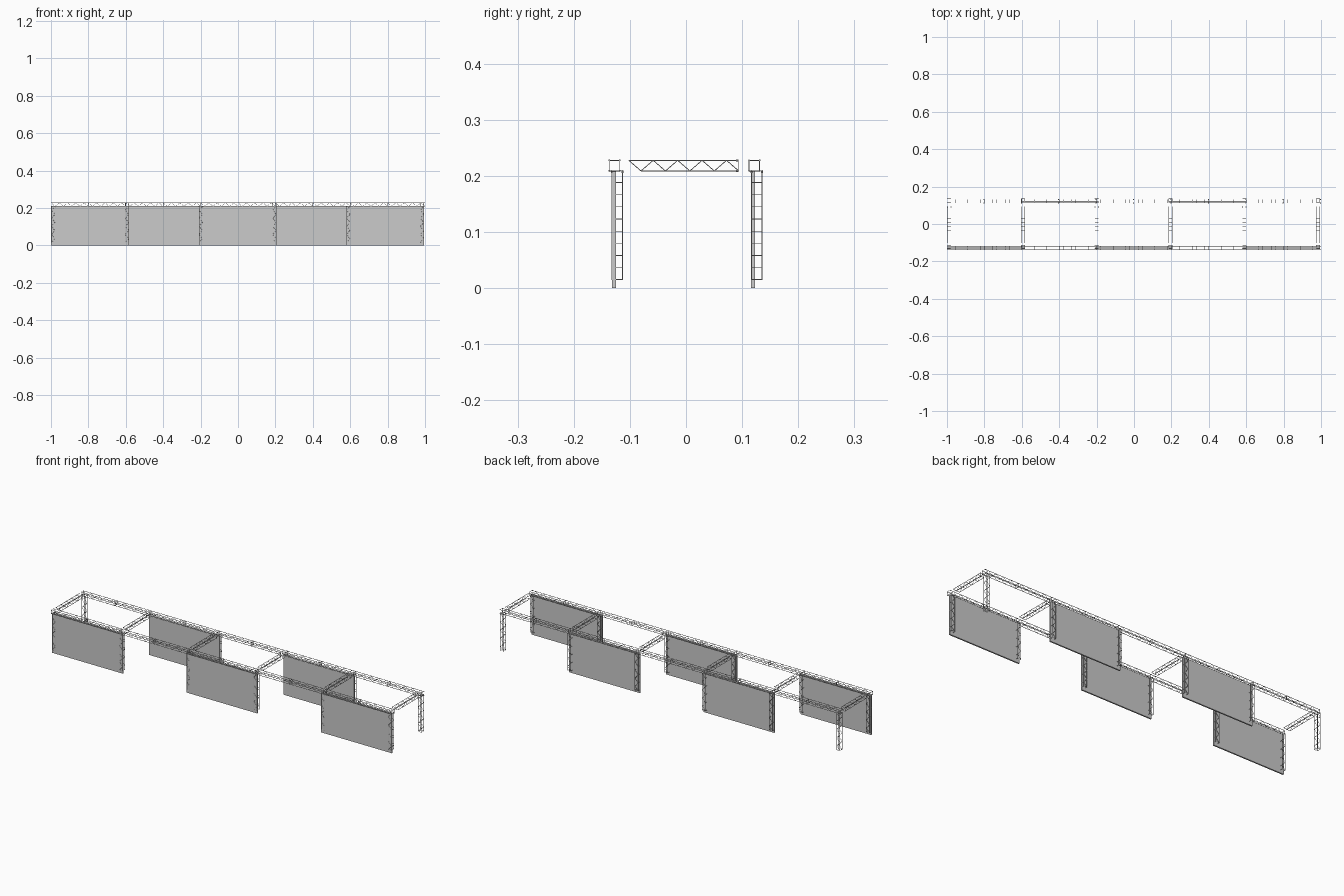
import bpy, bmesh, math
from mathutils import Vector, Matrix

if "Cube" in bpy.data.objects:
    bpy.data.objects.remove(bpy.data.objects["Cube"])

HALF = 0.0094      # half spacing between tube centres
R_CHORD = 0.0011
R_BRACE = 0.0007
STEPS = 9          # zigzag steps per truss section


def rod(bm, a, b, r, sides):
    a, b = Vector(a), Vector(b)
    d = b - a
    m = Matrix.Translation((a + b) / 2) @ d.to_track_quat('Z', 'Y').to_matrix().to_4x4()
    bmesh.ops.create_cone(bm, cap_ends=True, segments=sides, radius1=r, radius2=r,
                          depth=d.length, matrix=m)


def truss_mesh(name, length, slanted=False):
    """Box truss along local X: zigzag on the Y sides, ladder rungs top and bottom."""
    bm = bmesh.new()
    step = length / STEPS
    for y in (-HALF, HALF):
        # main tubes and their end couplers
        for z in (-HALF, HALF):
            x0 = step if slanted and z < 0 else 0
            rod(bm, (x0, y, z), (length, y, z), R_CHORD, 8)
            rod(bm, (length - 0.005, y, z), (length, y, z), R_CHORD * 1.5, 8)
        # zigzag bracing
        for i in range(STEPS):
            z = HALF if i % 2 == 0 else -HALF
            rod(bm, (i * step, y, z), ((i + 1) * step, y, -z), R_BRACE, 6)
        # end posts
        for x in ([] if slanted else [R_BRACE]) + [length - R_BRACE]:
            rod(bm, (x, y, -HALF), (x, y, HALF), R_BRACE, 6)
    # ladder rungs at the zigzag nodes, plus the open end corners
    nodes = [(i * step, HALF if i % 2 == 0 else -HALF) for i in range(STEPS + 1)]
    nodes.append((length, HALF))
    if not slanted:
        nodes.append((0, -HALF))
    for x, z in nodes:
        x = min(max(x, R_BRACE), length - R_BRACE)
        rod(bm, (x, -HALF, z), (x, HALF, z), R_BRACE, 6)
    me = bpy.data.meshes.new(name)
    bm.to_mesh(me)
    bm.free()
    return me


def place(name, me, loc, rot=(0, 0, 0)):
    ob = bpy.data.objects.new(name, me)
    ob.location, ob.rotation_euler = loc, rot
    bpy.context.collection.objects.link(ob)
    return ob


def panel(name, x0, x1, y0, y1):
    bpy.ops.mesh.primitive_cube_add(size=1, location=((x0 + x1) / 2, (y0 + y1) / 2, 0.105))
    ob = bpy.context.object
    ob.name = name
    ob.scale = (x1 - x0, y1 - y0, 0.21)


Z_TOP = 0.2185
frames = [-0.988 + i * 0.3944 for i in range(6)]

# long overhead beams, ten sections each
beam = truss_mesh("beam_section", 0.2)
for side, y in (("front", -0.1275), ("back", 0.1218)):
    for i in range(10):
        place(f"{side}_beam_{i}", beam, (-1 + 0.2 * i, y, Z_TOP))

# cross beams and legs at every frame line
cross = truss_mesh("cross_beam", 0.196, slanted=True)
leg = truss_mesh("leg", 0.195)
for i, x in enumerate(frames):
    place(f"cross_beam_{i}", cross, (x, -0.102, Z_TOP), (0, 0, math.pi / 2))
    for side, y in (("front", -0.1225), ("back", 0.1262)):
        place(f"{side}_leg_{i}", leg, (x, y, 0.015), (0, -math.pi / 2, 0))

# wall panels alternate between the front and back rows
for i in range(5):
    x0, x1 = frames[i] - 0.0105, frames[i + 1] + 0.0105
    if i % 2 == 0:
        panel(f"front_panel_{i}", x0, x1, -0.1318, -0.1245)
    else:
        panel(f"back_panel_{i}", x0, x1, 0.1155, 0.1228)
